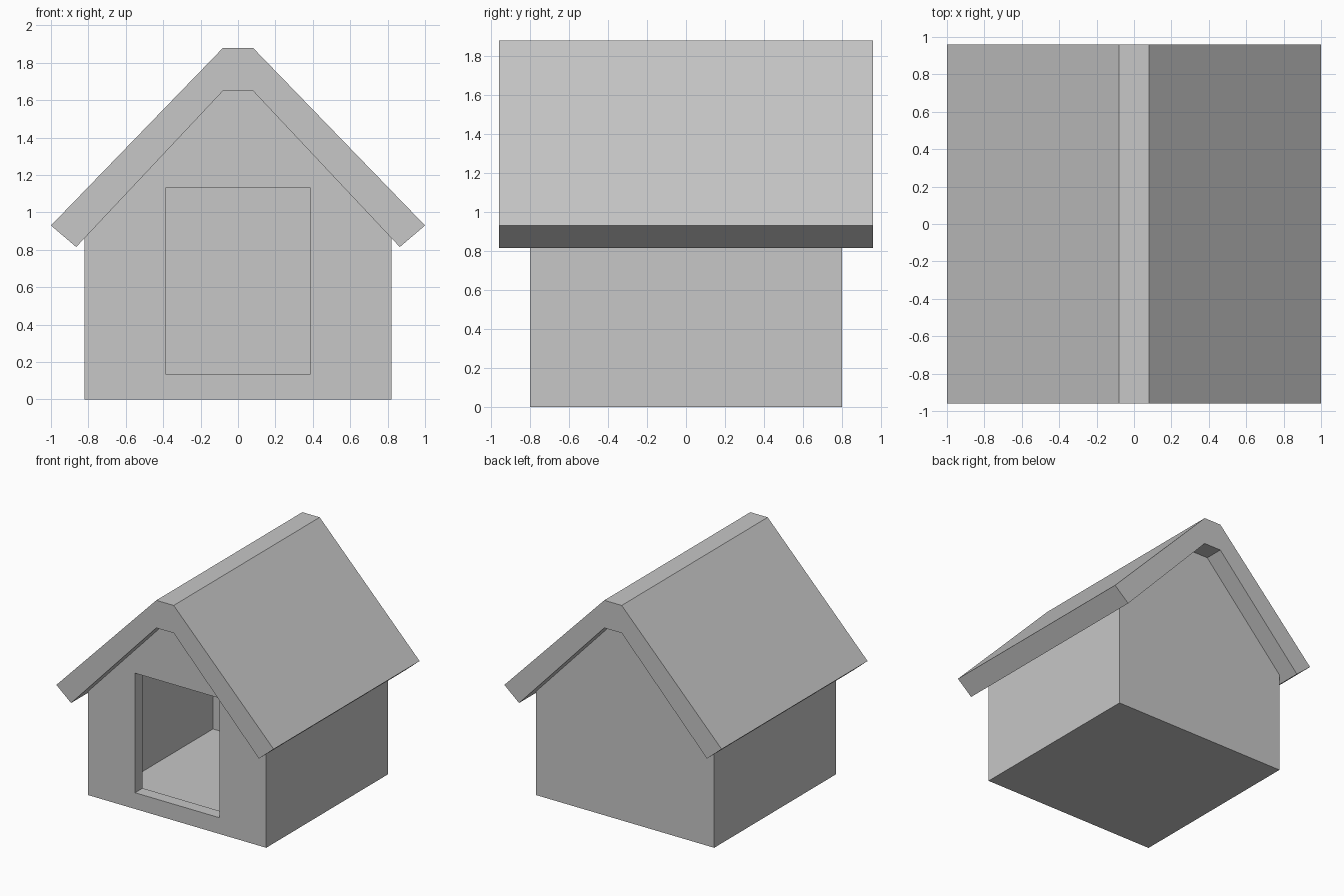
import bpy
import bmesh

cube = bpy.data.objects.get("Cube")
if cube:
    bpy.data.objects.remove(cube, do_unlink=True)

# Single plain grey for the whole model
grey = bpy.data.materials.new("plain grey")
grey.use_nodes = True
colour = (0.57, 0.57, 0.57, 1)
grey.diffuse_color = colour
grey.node_tree.nodes["Principled BSDF"].inputs["Base Color"].default_value = colour


def mirrored(half):
    """Close a right-hand half outline (x > 0) with its mirror image."""
    return half + [(-x, z) for x, z in reversed(half)]


def prism(name, outline, front, back):
    """Extrude an x-z outline along y."""
    bm = bmesh.new()
    face = bm.faces.new([bm.verts.new((x, front, z)) for x, z in outline])
    grown = bmesh.ops.extrude_face_region(bm, geom=[face])["geom"]
    moved = [v for v in grown if isinstance(v, bmesh.types.BMVert)]
    bmesh.ops.translate(bm, verts=moved, vec=(0, back - front, 0))
    bmesh.ops.recalc_face_normals(bm, faces=bm.faces)
    mesh = bpy.data.meshes.new(name)
    bm.to_mesh(mesh)
    bm.free()
    mesh.materials.append(grey)
    obj = bpy.data.objects.new(name, mesh)
    bpy.context.collection.objects.link(obj)
    return obj


def cut(target, cutter):
    """Subtract the cutter from the target and discard it."""
    cutter.hide_render = True
    mod = target.modifiers.new("cut", "BOOLEAN")
    mod.operation = "DIFFERENCE"
    mod.solver = "EXACT"
    mod.object = cutter
    bpy.context.view_layer.objects.active = target
    bpy.ops.object.modifier_apply(modifier=mod.name)
    bpy.data.objects.remove(cutter, do_unlink=True)


ridge, wall_x, wall_y, thick = 0.08, 0.82, 0.80, 0.10

# Gabled walls, hollowed out above a thin floor and open under the roof
walls = prism("walls", mirrored([(wall_x, 0), (wall_x, 0.863), (ridge, 1.65)]),
              -wall_y, wall_y)
inner_x, inner_y = wall_x - thick, wall_y - thick
cut(walls, prism("room_cutter", mirrored([(inner_x, 0.004), (inner_x, 1.8)]),
                 -inner_y, inner_y))

# Doorway through the front wall only
cut(walls, prism("door_cutter", mirrored([(0.388, 0.135), (0.388, 1.13)]),
                 -wall_y - thick, -wall_y + 2 * thick))

# Thick overhanging roof with a flat ridge and square-cut eaves
roof_outer = [(ridge, 1.88), (1.0, 0.93), (0.865, 0.815), (ridge, 1.65)]
prism("roof", mirrored(roof_outer), -0.96, 0.96)
